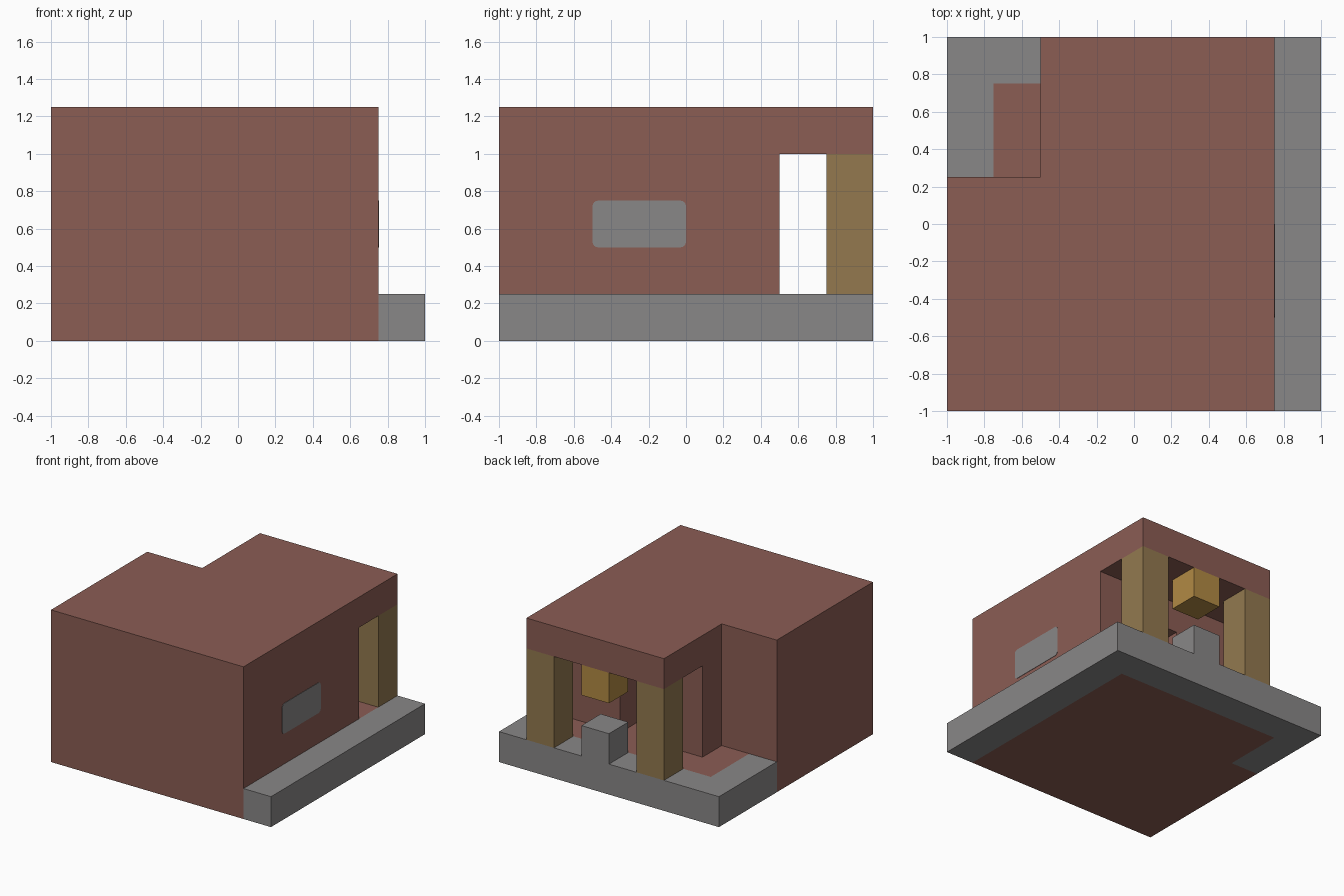
import bpy
import bmesh

default = bpy.data.objects.get("Cube")
if default:
    bpy.data.objects.remove(default, do_unlink=True)

U = 0.25  # building block size


def srgb(r, g, b):
    def lin(c):
        c /= 255
        return c / 12.92 if c < 0.04045 else ((c + 0.055) / 1.055) ** 2.4
    return (lin(r), lin(g), lin(b), 1)


def material(name, color):
    m = bpy.data.materials.new(name)
    m.use_nodes = True
    m.diffuse_color = color
    node = next(n for n in m.node_tree.nodes if n.type == "BSDF_PRINCIPLED")
    node.inputs["Base Color"].default_value = color
    node.inputs["Roughness"].default_value = 0.9
    return m


brick = material("brick red", srgb(139, 93, 84))
stone = material("stone grey", srgb(137, 135, 135))
wood = material("pale wood", srgb(147, 121, 79))
glow = material("lamp amber", srgb(178, 138, 68))


def finish(name, bm, mat):
    bmesh.ops.recalc_face_normals(bm, faces=bm.faces)
    mesh = bpy.data.meshes.new(name)
    bm.to_mesh(mesh)
    bm.free()
    mesh.materials.append(mat)
    obj = bpy.data.objects.new(name, mesh)
    bpy.context.collection.objects.link(obj)
    return obj


def prism(name, outline, z0, z1, mat):
    """Raise a floor-plan outline from z0 to z1."""
    bm = bmesh.new()
    base = bm.faces.new([bm.verts.new((x, y, z0)) for x, y in outline])
    top = bmesh.ops.extrude_face_region(bm, geom=[base])["geom"]
    verts = [v for v in top if isinstance(v, bmesh.types.BMVert)]
    bmesh.ops.translate(bm, verts=verts, vec=(0, 0, z1 - z0))
    return finish(name, bm, mat)


def block(name, x, y, z0, z1, mat):
    """One-block-wide post with its lower corner at x, y."""
    return prism(name, [(x, y), (x + U, y), (x + U, y + U), (x, y + U)], z0, z1, mat)


# Floor slab and the paving that wraps around it
prism("floor", [(-1, -1), (.75, -1), (.75, .75), (-.75, .75), (-.75, .25), (-1, .25)],
      0, U, brick)
prism("paving", [(.75, -1), (1, -1), (1, 1), (-1, 1), (-1, .25), (-.75, .25),
                 (-.75, .75), (.75, .75)], 0, U, stone)

# Hollow room with a doorway gap in the back wall
prism("walls", [(0, .5), (-.5, .5), (-.5, .25), (-1, .25), (-1, -1), (.75, -1), (.75, .5),
                (.25, .5), (.25, .25), (.5, .25), (.5, -.75), (-.75, -.75), (-.75, 0),
                (-.25, 0), (-.25, .25), (0, .25)], U, 1, brick)
block("door_lintel", 0, .25, .75, 1, brick)

# Roof covers the room and the porch
prism("roof", [(-1, -1), (.75, -1), (.75, 1), (-.5, 1), (-.5, .25), (-1, .25)],
      1, 1.25, brick)

# Porch posts, step stone and hanging lamp
for side, x in (("left", .5), ("right", -.5)):
    block(side + "_porch_post", x, .75, U, 1, wood)
block("step_stone", 0, .75, U, .5, stone)
block("porch_lamp", 0, .75, .75, 1, glow)

# Thin window plate with rounded corners on the side wall
bm = bmesh.new()
bmesh.ops.create_cube(bm, size=1)
bmesh.ops.scale(bm, verts=bm.verts, vec=(.006, .5, .25))
bmesh.ops.translate(bm, verts=bm.verts, vec=(.75, -.25, .625))
across = [e for e in bm.edges if abs(e.verts[0].co.x - e.verts[1].co.x) > .001]
bmesh.ops.bevel(bm, geom=across, offset=.03, segments=4, profile=.5, affect="EDGES")
finish("side_window", bm, stone)
